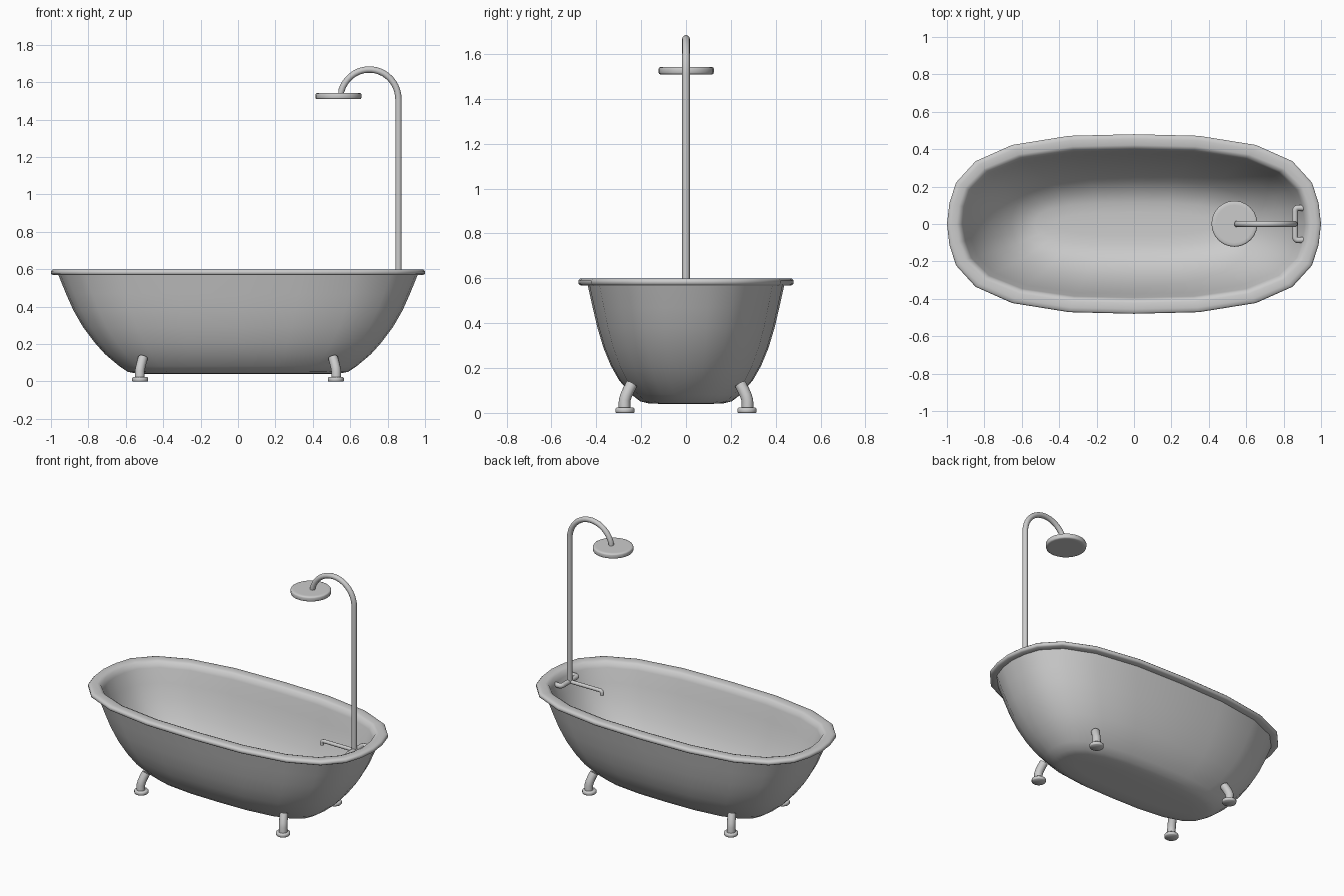
import bpy, bmesh, math
from mathutils import Vector

if "Cube" in bpy.data.objects:
    bpy.data.objects.remove(bpy.data.objects["Cube"])


def smooth(ob, angle=40):
    bpy.ops.object.select_all(action='DESELECT')
    ob.select_set(True)
    bpy.context.view_layer.objects.active = ob
    bpy.ops.object.shade_smooth_by_angle(angle=math.radians(angle))


def link_bmesh(name, bm, angle=40):
    bmesh.ops.recalc_face_normals(bm, faces=bm.faces)
    me = bpy.data.meshes.new(name)
    bm.to_mesh(me)
    bm.free()
    ob = bpy.data.objects.new(name, me)
    bpy.context.collection.objects.link(ob)
    smooth(ob, angle)
    return ob


def loft(name, outline, rings, angle=40):
    """Stack scaled copies of an outline (half x, half y, z) and cap both ends."""
    bm = bmesh.new()
    loops = [[bm.verts.new((x * sx, y * sy, z)) for x, y in outline] for sx, sy, z in rings]
    n = len(outline)
    for a, b in zip(loops, loops[1:]):
        for i in range(n):
            j = (i + 1) % n
            bm.faces.new((a[i], a[j], b[j], b[i]))
    bm.faces.new(loops[0])
    bm.faces.new(loops[-1])
    return link_bmesh(name, bm, angle)


def tube(name, points, radius, res=4):
    """Round capped pipe along a path of points."""
    cu = bpy.data.curves.new(name, 'CURVE')
    cu.dimensions = '3D'
    cu.bevel_depth = radius
    cu.bevel_resolution = res
    cu.use_fill_caps = True
    sp = cu.splines.new('POLY')
    sp.points.add(len(points) - 1)
    for p, co in zip(sp.points, points):
        p.co = (*co, 1)
    ob = bpy.data.objects.new(name, cu)
    bpy.context.collection.objects.link(ob)
    bpy.ops.object.select_all(action='DESELECT')
    ob.select_set(True)
    bpy.context.view_layer.objects.active = ob
    bpy.ops.object.convert(target='MESH')
    ob = bpy.context.view_layer.objects.active
    smooth(ob, 50)
    return ob


def arc(c, u, v, a0, a1, n):
    """Points c + u cos + v sin between two angles in degrees."""
    c, u, v = Vector(c), Vector(u), Vector(v)
    out = []
    for i in range(n + 1):
        t = math.radians(a0 + (a1 - a0) * i / n)
        out.append(c + u * math.cos(t) + v * math.sin(t))
    return out


# 24-sided oval outline from one quarter, normalised to half sizes of 1
quarter = [(1, 0), (.987, .23), (.952, .46), (.847, .70), (.652, .88), (.347, .982), (0, 1)]
half = quarter + [(-x, y) for x, y in quarter[-2::-1]]
oval = half + [(x, -y) for x, y in half[-2:0:-1]]

# Tub: outer wall, rolled rim, inner wall and rounded floor in one shell
tub_rings = [
    (.45, .10, .040), (.54, .165, .042), (.59, .205, .052), (.635, .243, .082), (.71, .298, .145),
    (.768, .335, .21), (.828, .368, .29), (.88, .395, .38), (.92, .416, .47), (.960, .438, .568),
    (.990, .471, .569), (1.0, .480, .576), (1.0, .480, .590), (.992, .473, .598),
    (.975, .455, .600), (.948, .422, .600), (.928, .404, .592), (.914, .394, .56),
    (.880, .374, .47), (.840, .350, .38), (.785, .318, .29), (.722, .278, .21),
    (.66, .232, .148), (.595, .175, .100), (.53, .115, .081), (.42, .06, .077)]
loft("tub", oval, tub_rings, 65)

# Feet: curved leg and round pad at each corner
circle = [(math.cos(2 * math.pi * i / 24), math.sin(2 * math.pi * i / 24)) for i in range(24)]
for sx, ex in ((-1, "left"), (1, "right")):
    for sy, ey in ((-1, "front"), (1, "back")):
        path = [(.525, .274, .012), (.525, .274, .055), (.522, .268, .075),
                (.516, .257, .10), (.508, .242, .128)]
        tube(f"{ey}_{ex}_leg", [(x * sx, y * sy, z) for x, y, z in path], .026)
        pad = loft(f"{ey}_{ex}_foot", circle,
                   [(.040, .040, 0), (.043, .043, .004), (.043, .043, .018), (.038, .038, .023)], 60)
        pad.location = (.523 * sx, .272 * sy, 0)

# Riser pipe with gooseneck arm
neck = arc((.702, 0, 1.508), (.156, 0, 0), (0, 0, .16), 0, 172, 20)
tube("shower_pipe", [(.858, 0, .55)] + neck + [(.54, 0, 1.53)], .017)

# Shower head disc with softened edges
head = loft("shower_head", circle,
            [(.100, .100, 1.509), (.115, .115, 1.509), (.121, .121, 1.512), (.123, .123, 1.517),
             (.123, .123, 1.534), (.121, .121, 1.539), (.115, .115, 1.542), (.100, .100, 1.542)], 60)
head.location = (.537, .001, 0)

# Mixer bar with elbows running into the tub wall
side = [(.91, .085, .55)] + arc((.877, .070, .55), (0, .016, 0), (-.016, 0, 0), 0, 90, 5)
bar = side + [(x, -y, z) for x, y, z in side[::-1]]
tube("mixer_bar", bar, .016)

# Spout reaching over the tub with a short downturned tip
spout = [(.857, 0, .55)] + arc((.635, 0, .535), (0, 0, .015), (-.015, 0, 0), 0, 90, 5) + [(.620, 0, .522)]
tube("spout", spout, .012)
